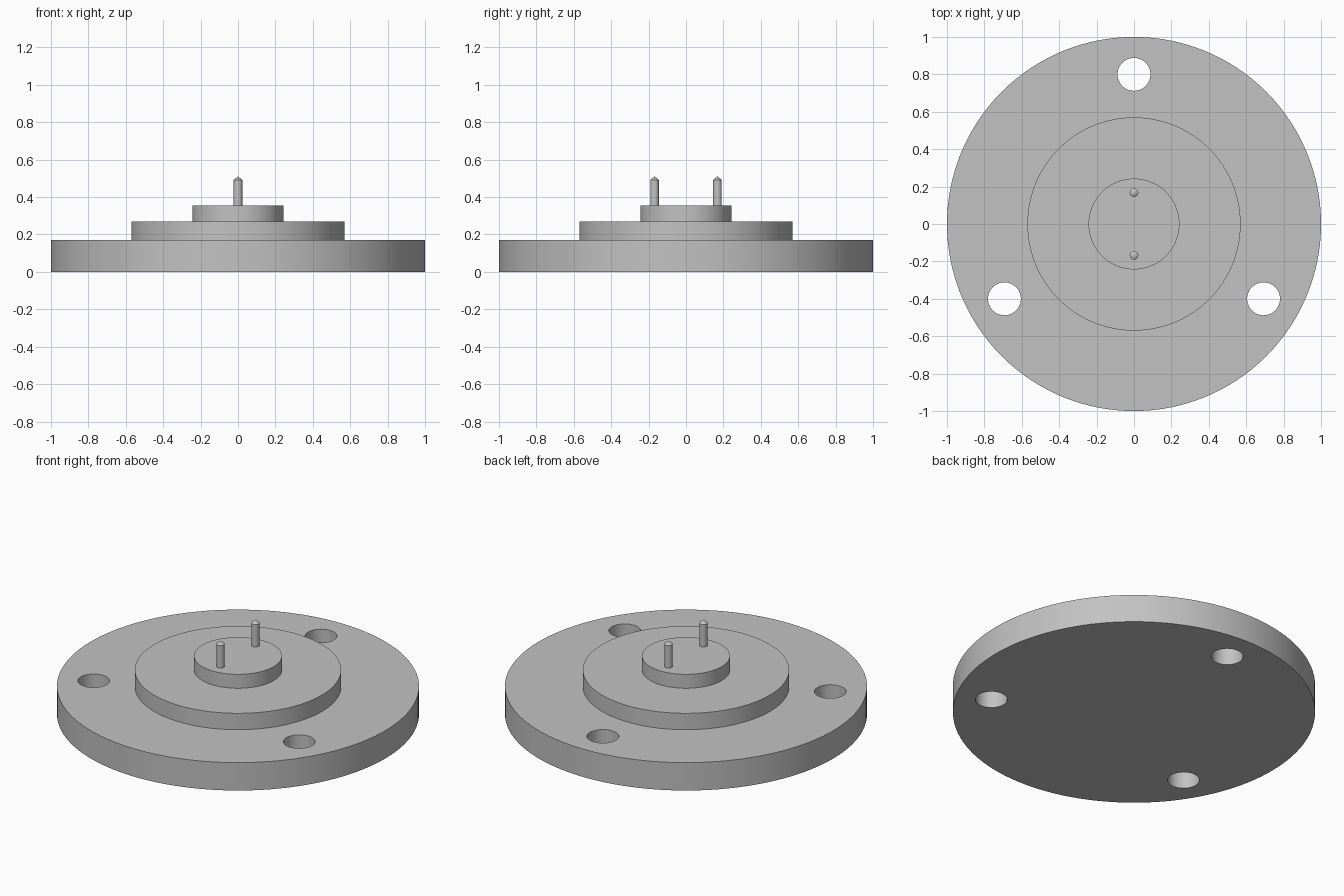
import bpy
import bmesh
from math import cos, sin, radians, tau

if "Cube" in bpy.data.objects:
    bpy.data.objects.remove(bpy.data.objects["Cube"])

steel = bpy.data.materials.new("plain grey")
steel.use_nodes = True
grey = (0.54, 0.54, 0.54, 1)
steel.diffuse_color = grey
steel.node_tree.nodes["Principled BSDF"].inputs["Base Color"].default_value = grey


def lathe(name, profile, sides, location=(0, 0, 0)):
    """Closed solid of revolution; a zero radius makes a single pole vertex."""
    bm = bmesh.new()
    rings = []
    for r, z in profile:
        if r == 0:
            rings.append([bm.verts.new((0, 0, z))])
        else:
            rings.append([bm.verts.new((r * cos(tau * i / sides), r * sin(tau * i / sides), z))
                          for i in range(sides)])
    for low, high in zip(rings, rings[1:]):
        for i in range(sides):
            j = (i + 1) % sides
            if len(high) == 1:
                bm.faces.new((low[i], low[j], high[0]))
            else:
                bm.faces.new((low[i], low[j], high[j], high[i]))
    bm.faces.new(rings[0][::-1])
    if len(rings[-1]) > 1:
        bm.faces.new(rings[-1])
    mesh = bpy.data.meshes.new(name)
    bm.to_mesh(mesh)
    bm.free()
    mesh.materials.append(steel)
    obj = bpy.data.objects.new(name, mesh)
    obj.location = location
    bpy.context.collection.objects.link(obj)
    return obj


def smooth(obj):
    bpy.ops.object.select_all(action='DESELECT')
    obj.select_set(True)
    bpy.context.view_layer.objects.active = obj
    bpy.ops.object.shade_smooth_by_angle(angle=radians(30))


# Stepped flange: base plate, raised step and central boss in one profile
flange = lathe("stepped_flange", [(1, 0), (1, 0.17), (0.57, 0.17), (0.57, 0.27),
                                  (0.243, 0.27), (0.243, 0.355)], 128)

# Three bolt holes through the base plate
for k in range(3):
    a = radians(90 + 120 * k)
    cutter = lathe("bolt_hole_cutter", [(0.088, -0.1), (0.088, 0.3)], 48,
                   (0.8 * cos(a), 0.8 * sin(a), 0))
    bpy.context.view_layer.update()
    cut = flange.modifiers.new("bolt_hole", 'BOOLEAN')
    cut.object = cutter
    cut.operation = 'DIFFERENCE'
    cut.solver = 'EXACT'
    bpy.context.view_layer.objects.active = flange
    bpy.ops.object.modifier_apply(modifier=cut.name)
    bpy.data.objects.remove(cutter)
smooth(flange)

# Two locating pins with pointed tips
for name, y in (("front_pin", -0.168), ("back_pin", 0.168)):
    smooth(lathe(name, [(0.023, 0.355), (0.023, 0.492), (0, 0.511)], 32, (0, y, 0)))
